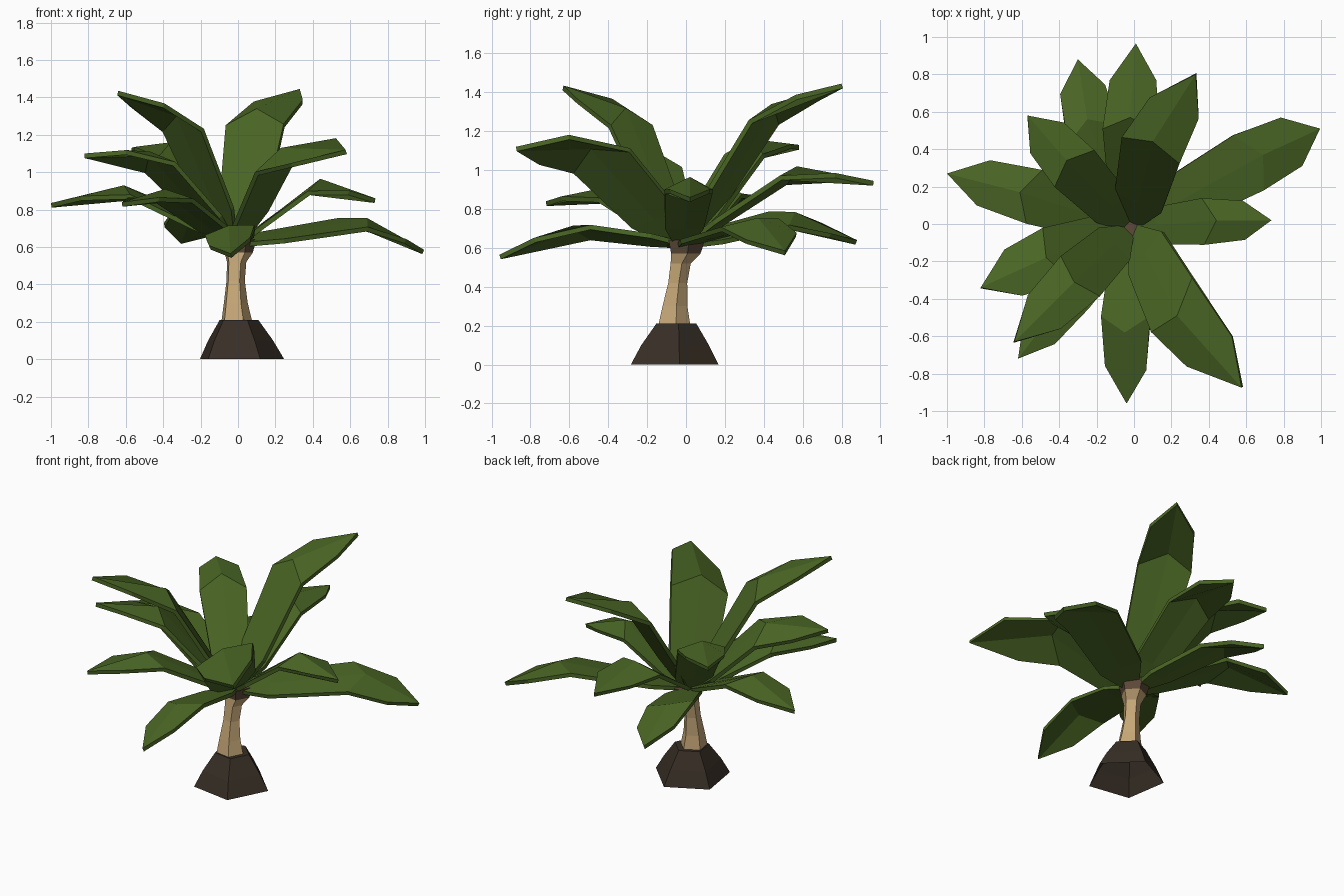
import bpy
import bmesh
import math
from mathutils import Vector, Matrix

cube = bpy.data.objects.get("Cube")
if cube:
    bpy.data.objects.remove(cube, do_unlink=True)


def make_material(name, rgb):
    mat = bpy.data.materials.new(name)
    mat.use_nodes = True
    colour = (*rgb, 1.0)
    mat.diffuse_color = colour
    mat.node_tree.nodes["Principled BSDF"].inputs["Base Color"].default_value = colour
    return mat


leaf_green = make_material("leaf green", (0.068, 0.132, 0.018))
bark_tan = make_material("bark tan", (0.56, 0.385, 0.185))
crown_brown = make_material("crown brown", (0.11, 0.068, 0.04))
soil_brown = make_material("soil brown", (0.039, 0.028, 0.019))


def make_object(name, bm, materials):
    mesh = bpy.data.meshes.new(name)
    bm.to_mesh(mesh)
    bm.free()
    for mat in materials:
        mesh.materials.append(mat)
    obj = bpy.data.objects.new(name, mesh)
    bpy.context.collection.objects.link(obj)
    return obj


def loft(name, rings, materials, sides=5, turn=225):
    """Skin polygon rings given as (x, y, z, radius); the underside stays open."""
    bm = bmesh.new()
    loops = []
    for x, y, z, radius in rings:
        angles = [math.radians(turn + 360 * i / sides) for i in range(sides)]
        loops.append([bm.verts.new((x + radius * math.cos(a), y + radius * math.sin(a), z))
                      for a in angles])
    for low, high in zip(loops, loops[1:]):
        for i in range(sides):
            j = (i + 1) % sides
            bm.faces.new((low[i], low[j], high[j], high[i]))
    bm.faces.new(loops[-1])
    return make_object(name, bm, materials)


# Mound at the foot of the trunk
loft("base_mound", [(0.01, -0.07, 0, 0.24), (0.005, -0.065, 0.1, 0.185),
                    (0.0, -0.055, 0.21, 0.11)], [soil_brown])

# Leaning trunk, with a flared brown crown above the pale bark
trunk = loft("trunk", [(-0.01, -0.065, 0.19, 0.09), (-0.015, -0.06, 0.3, 0.068),
                       (-0.015, -0.045, 0.42, 0.052), (-0.01, -0.03, 0.52, 0.055),
                       (0, -0.005, 0.57, 0.08), (0, 0, 0.64, 0.1)],
             [bark_tan, crown_brown])
for face in trunk.data.polygons:
    if face.center.z > 0.56:
        face.material_index = 1


def make_leaf(name, tip, bend, half_width, roll):
    """Folded leaf: a rising stem half that widens early, then a tapering outer half."""
    tip, bend = Vector(tip), Vector(bend)
    hub = Vector((-0.015, -0.02, 0.63))
    heading = Vector((tip.x - hub.x, tip.y - hub.y, 0)).normalized()
    root = hub + heading * 0.02
    stem = (bend - root).normalized()
    across = Vector((-heading.y, heading.x, 0))

    def side(axis):
        return Matrix.Rotation(math.radians(roll), 3, axis.normalized()) @ across

    inner, outer = side(stem), side(tip - bend)
    neck = root.lerp(bend, 0.26)
    wide = bend - stem * 0.09 - Vector((0, 0, 0.01))
    shoulder = bend.lerp(tip, 0.5) - Vector((0, 0, 0.01))

    bm = bmesh.new()
    root_v, neck_v, bend_v, tip_v = [bm.verts.new(p) for p in (root, neck, bend, tip)]
    for sign in (1, -1):
        root_e = bm.verts.new(root + inner * sign * 0.04)
        neck_e = bm.verts.new(neck + inner * sign * half_width * 0.8)
        wide_e = bm.verts.new(wide + inner * sign * half_width)
        shoulder_e = bm.verts.new(shoulder + outer * sign * half_width * 0.84)
        for loop in ((root_v, neck_v, neck_e, root_e),
                     (neck_v, bend_v, wide_e, neck_e),
                     (bend_v, tip_v, shoulder_e, wide_e)):
            bm.faces.new(loop[::sign])
    obj = make_object(name, bm, [leaf_green])
    thick = obj.modifiers.new("thickness", "SOLIDIFY")
    thick.thickness = 0.025
    thick.offset = -1


# Leaves: tip, bend, half width, roll in degrees
leaves = {
    "back_leaf": ((0.01, 0.965, 0.945), (-0.02, 0.57, 1.02), 0.15, -6),
    "tall_back_leaf": ((0.33, 0.8, 1.445), (0.1, 0.44, 1.34), 0.17, -2),
    "long_left_leaf": ((0.995, 0.51, 0.585), (0.69, 0.37, 0.755), 0.17, 8),
    "left_leaf": ((0.735, 0.02, 0.86), (0.44, 0.02, 0.965), 0.125, 0),
    "broad_front_leaf": ((0.575, -0.875, 1.12), (0.23, -0.49, 1.13), 0.19, 25),
    "front_leaf": ((-0.04, -0.96, 0.565), (-0.05, -0.58, 0.715), 0.135, 12),
    "tall_front_leaf": ((-0.64, -0.63, 1.435), (-0.32, -0.31, 1.32), 0.15, 0),
    "low_front_leaf": ((-0.62, -0.72, 0.84), (-0.39, -0.42, 0.91), 0.13, 0),
    "right_front_leaf": ((-0.82, -0.34, 1.1), (-0.47, -0.18, 1.11), 0.16, 10),
    "right_leaf": ((-1, 0.27, 0.835), (-0.61, 0.17, 0.93), 0.15, 0),
    "right_back_leaf": ((-0.57, 0.58, 1.13), (-0.36, 0.34, 1.16), 0.145, 0),
    "low_back_leaf": ((-0.3, 0.88, 0.64), (-0.25, 0.56, 0.785), 0.15, 14),
}
for leaf_name, shape in leaves.items():
    make_leaf(leaf_name, *shape)
